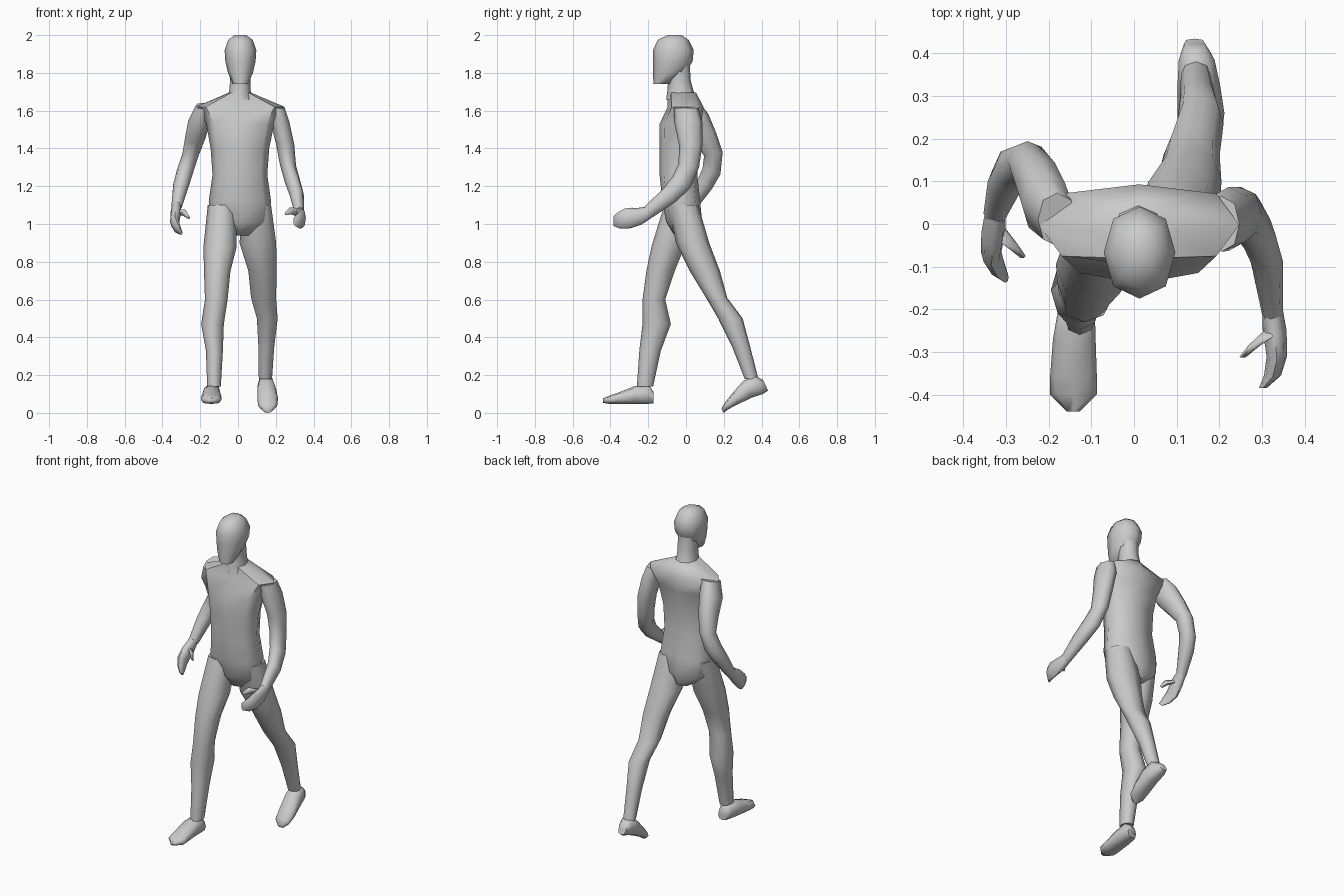
import bpy, bmesh
from math import cos, sin, pi, radians, copysign


def loft(name, rings, sides=8, power=0.9):
    """Skin through rings (x, y, z, half width, half depth[, tilt]); tilt turns the depth axis from y to z."""
    bm = bmesh.new()
    loops = []
    for x, y, z, w, d, *tilt in rings:
        t = radians(tilt[0]) if tilt else 0
        loop = []
        for i in range(sides):
            a = 2 * pi * i / sides
            cu = copysign(abs(cos(a)) ** power, cos(a)) * w
            cv = copysign(abs(sin(a)) ** power, sin(a)) * d
            loop.append(bm.verts.new((x + cu, y + cv * cos(t), z + cv * sin(t))))
        loops.append(loop)
    for a, b in zip(loops, loops[1:]):
        for i in range(sides):
            j = (i + 1) % sides
            bm.faces.new((a[i], a[j], b[j], b[i]))
    bm.faces.new(loops[0][::-1])
    bm.faces.new(loops[-1])
    bmesh.ops.recalc_face_normals(bm, faces=bm.faces)
    me = bpy.data.meshes.new(name)
    bm.to_mesh(me)
    bm.free()
    ob = bpy.data.objects.new(name, me)
    bpy.context.collection.objects.link(ob)
    bpy.ops.object.select_all(action='DESELECT')
    ob.select_set(True)
    bpy.context.view_layer.objects.active = ob
    bpy.ops.object.shade_smooth_by_angle(angle=radians(60))
    return ob


# torso from crotch to neck base
loft("torso", [
    (0.01, 0.00, 0.94, 0.06, 0.06), (0.01, -0.01, 1.01, 0.155, 0.095),
    (0.01, -0.025, 1.12, 0.165, 0.10), (0.01, -0.04, 1.26, 0.145, 0.10),
    (0.01, -0.04, 1.40, 0.155, 0.10), (0.012, -0.03, 1.53, 0.18, 0.11),
    (0.012, -0.002, 1.62, 0.235, 0.095), (0.01, -0.022, 1.695, 0.06, 0.075)], power=0.75)

# neck and head
loft("neck", [
    (0.01, -0.025, 1.66, 0.07, 0.08), (0.01, -0.03, 1.71, 0.056, 0.068),
    (0.012, -0.035, 1.76, 0.054, 0.06), (0.012, -0.04, 1.84, 0.055, 0.06)])
loft("head", [
    (0.013, -0.125, 1.74, 0.04, 0.047), (0.013, -0.09, 1.80, 0.066, 0.085),
    (0.013, -0.07, 1.86, 0.08, 0.105), (0.013, -0.067, 1.92, 0.084, 0.108),
    (0.013, -0.068, 1.975, 0.065, 0.082), (0.013, -0.06, 2.0, 0.03, 0.035)])

# trailing leg (+x) and leading leg (-x)
loft("back_leg", [
    (0.10, -0.015, 1.10, 0.075, 0.08), (0.105, 0.035, 0.90, 0.097, 0.088),
    (0.13, 0.10, 0.75, 0.075, 0.08), (0.135, 0.162, 0.61, 0.066, 0.056),
    (0.155, 0.235, 0.50, 0.055, 0.065), (0.15, 0.292, 0.35, 0.042, 0.048),
    (0.145, 0.347, 0.18, 0.035, 0.036)])
loft("front_leg", [
    (-0.085, -0.03, 1.10, 0.075, 0.085), (-0.095, -0.095, 0.88, 0.088, 0.088),
    (-0.11, -0.135, 0.75, 0.07, 0.075), (-0.115, -0.17, 0.60, 0.06, 0.06),
    (-0.135, -0.155, 0.47, 0.06, 0.075), (-0.125, -0.19, 0.33, 0.045, 0.057),
    (-0.127, -0.217, 0.14, 0.036, 0.043)])

# feet: flat in front, heel lifted behind
loft("front_foot", [
    (-0.13, -0.172, 0.08, 0.03, 0.03, 90), (-0.135, -0.20, 0.10, 0.043, 0.052, 90),
    (-0.14, -0.27, 0.095, 0.05, 0.047, 90), (-0.142, -0.36, 0.077, 0.055, 0.03, 90),
    (-0.142, -0.40, 0.07, 0.055, 0.023, 90), (-0.142, -0.44, 0.065, 0.015, 0.012, 90)], power=0.75)
loft("back_foot", [
    (0.142, 0.422, 0.145, 0.025, 0.03, 115), (0.147, 0.385, 0.15, 0.042, 0.055, 115),
    (0.152, 0.325, 0.125, 0.05, 0.05, 115), (0.157, 0.26, 0.075, 0.055, 0.033, 115),
    (0.157, 0.215, 0.037, 0.05, 0.02, 115), (0.157, 0.193, 0.012, 0.02, 0.013, 115)], power=0.75)

# arms: -x swings back, +x swings forward
loft("back_arm", [
    (-0.18, 0.01, 1.625, 0.045, 0.065, 15), (-0.205, 0.045, 1.55, 0.058, 0.08, 25),
    (-0.225, 0.10, 1.46, 0.055, 0.064, 25), (-0.25, 0.145, 1.37, 0.045, 0.05, 10),
    (-0.28, 0.135, 1.28, 0.045, 0.05, -20), (-0.30, 0.10, 1.21, 0.043, 0.045, -30),
    (-0.325, 0.025, 1.09, 0.028, 0.03, -35)])
loft("front_arm", [
    (0.205, 0.00, 1.615, 0.042, 0.065), (0.222, 0.012, 1.54, 0.05, 0.075),
    (0.25, 0.025, 1.42, 0.048, 0.062), (0.265, 0.015, 1.31, 0.042, 0.055, -10),
    (0.29, -0.025, 1.22, 0.042, 0.056, -35), (0.312, -0.09, 1.15, 0.038, 0.048, -50),
    (0.325, -0.21, 1.055, 0.025, 0.034, -55)])

# hands with curled fingers, and thumbs
loft("back_hand", [
    (-0.325, 0.03, 1.10, 0.024, 0.03, -40), (-0.33, -0.02, 1.055, 0.028, 0.045, -40),
    (-0.335, -0.065, 1.01, 0.024, 0.046, -45), (-0.32, -0.10, 0.975, 0.018, 0.036, -45),
    (-0.302, -0.125, 0.955, 0.008, 0.018, -45)])
loft("back_thumb", [
    (-0.325, -0.01, 1.065, 0.02, 0.025, -40), (-0.285, -0.05, 1.06, 0.014, 0.02, -60),
    (-0.262, -0.075, 1.035, 0.008, 0.01, -60)], sides=6)
loft("front_hand", [
    (0.325, -0.20, 1.06, 0.024, 0.034, -65), (0.33, -0.25, 1.04, 0.028, 0.046, -75),
    (0.335, -0.31, 1.03, 0.024, 0.055, -80), (0.325, -0.355, 1.02, 0.02, 0.044, -85),
    (0.302, -0.385, 1.015, 0.009, 0.025, -90)])
loft("front_thumb", [
    (0.325, -0.25, 1.06, 0.02, 0.025, -70), (0.282, -0.285, 1.07, 0.014, 0.02, -80),
    (0.255, -0.312, 1.055, 0.008, 0.01, -80)], sides=6)
